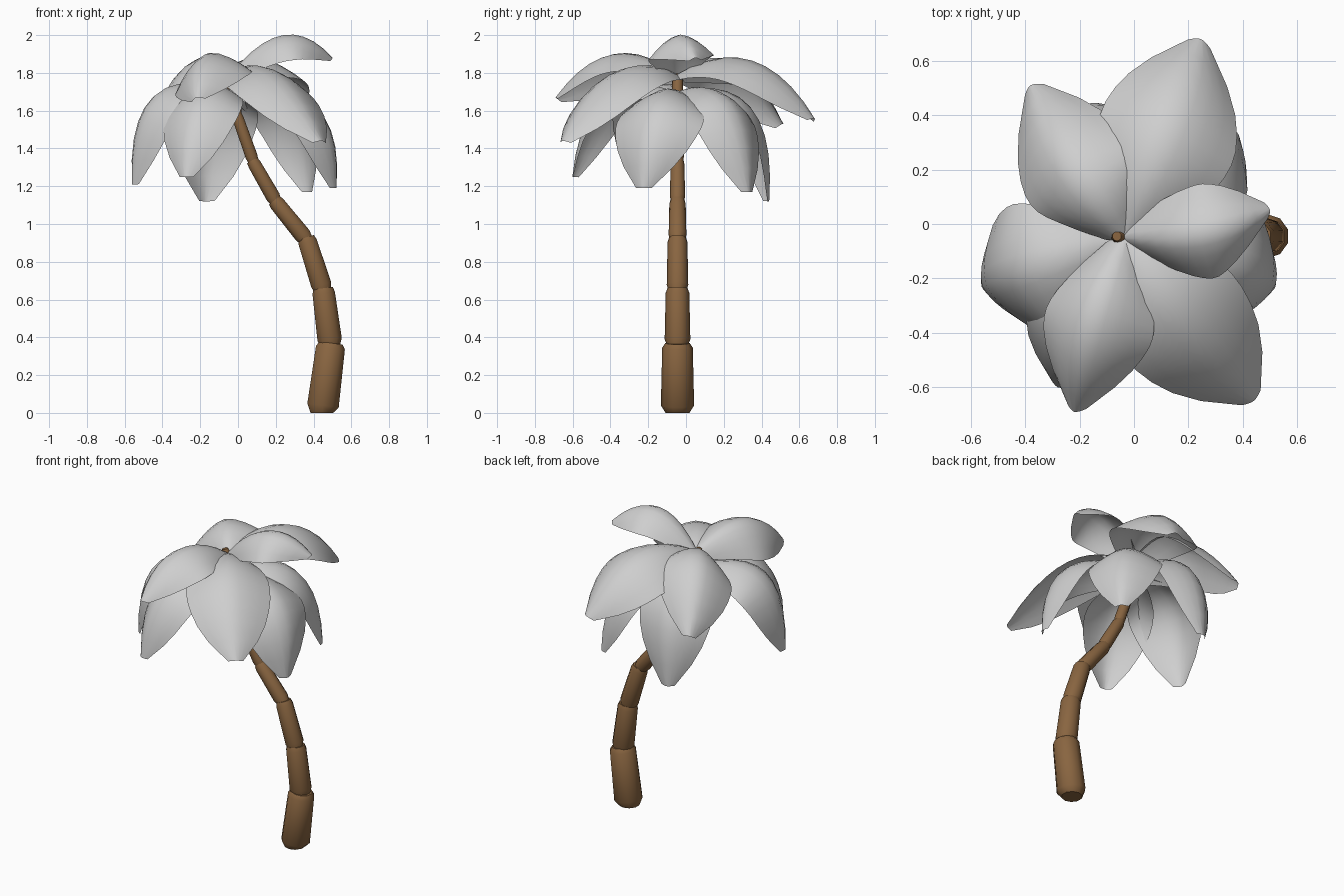
import bpy, bmesh, math
from mathutils import Vector, Quaternion

if "Cube" in bpy.data.objects:
    bpy.data.objects.remove(bpy.data.objects["Cube"])


def material(name, color):
    m = bpy.data.materials.new(name)
    m.use_nodes = True
    m.diffuse_color = (*color, 1)
    bsdf = m.node_tree.nodes["Principled BSDF"]
    bsdf.inputs["Base Color"].default_value = (*color, 1)
    bsdf.inputs["Roughness"].default_value = 0.8
    return m


def finish(name, bm, mat, angle):
    mesh = bpy.data.meshes.new(name)
    bm.to_mesh(mesh)
    bm.free()
    mesh.materials.append(mat)
    ob = bpy.data.objects.new(name, mesh)
    bpy.context.collection.objects.link(ob)
    bpy.ops.object.select_all(action="DESELECT")
    ob.select_set(True)
    bpy.context.view_layer.objects.active = ob
    bpy.ops.object.shade_smooth_by_angle(angle=math.radians(angle))


bark = material("brown bark", (0.25, 0.13, 0.052))
leaf_grey = material("pale grey leaf", (0.62, 0.62, 0.62))

# Trunk: stacked tapering segments, each sleeved into the one below
SIDES = 10
TRUNK_Y = -0.045
joints = [(0.445, 0.0), (0.49, 0.35), (0.453, 0.64), (0.367, 0.91),
          (0.205, 1.11), (0.085, 1.32), (0.0, 1.56), (-0.058, 1.79)]
radii = [0.088, 0.068, 0.057, 0.047, 0.040, 0.034, 0.030, 0.018]


def trunk_segment(index):
    a, b = [Vector((x, TRUNK_Y, z)) for x, z in joints[index:index + 2]]
    r = radii[index]
    axis = (b - a).normalized()
    side = Vector((0, 1, 0))
    front = side.cross(axis)
    length = (b - a).length
    # (distance along the axis, radius); ends are chamfered
    profile = [(-0.01, r * 0.72), (0.04, r), (length - 0.005, r * 0.92),
               (length + 0.02, radii[index + 1] * 0.95)]
    bm = bmesh.new()
    rings = []
    for d, rad in profile:
        ring = []
        for k in range(SIDES):
            ang = math.tau * k / SIDES
            p = a + axis * d + (side * math.cos(ang) + front * math.sin(ang)) * rad
            p.z = max(p.z, 0)
            ring.append(bm.verts.new(p))
        rings.append(ring)
    for lo, hi in zip(rings, rings[1:]):
        for k in range(SIDES):
            n = (k + 1) % SIDES
            bm.faces.new((lo[k], lo[n], hi[n], hi[k]))
    bm.faces.new(rings[0][::-1])
    bm.faces.new(rings[-1])
    bmesh.ops.recalc_face_normals(bm, faces=bm.faces)
    finish(f"trunk_segment_{index + 1}", bm, bark, 40)


for i in range(len(joints) - 1):
    trunk_segment(i)

# Leaf blades: arched strips swept along a curved midrib
WIDTHS = [0.3, 0.58, 0.77, 0.9, 0.97, 1.0, 0.99, 0.93, 0.81, 0.58, 0.18]
ACROSS = 8


def leaf(name, root, mid, tip, half_width, roll=0, arch=0.5):
    root, mid, tip = Vector(root), Vector(mid), Vector(tip)
    ctrl = mid * 2 - (root + tip) / 2
    flat = Vector((tip.x - root.x, tip.y - root.y, 0)).normalized()
    side = Quaternion(flat, math.radians(roll)) @ Vector((-flat.y, flat.x, 0))
    steps = len(WIDTHS) - 1
    bm = bmesh.new()
    rows = []
    for i, w in enumerate(WIDTHS):
        t = i / steps
        p = root * (1 - t) ** 2 + ctrl * 2 * t * (1 - t) + tip * t * t
        tangent = ((ctrl - root) * (1 - t) + (tip - ctrl) * t).normalized()
        normal = tangent.cross(side).normalized()
        row = []
        for j in range(ACROSS + 1):
            s = 2 * j / ACROSS - 1
            drop = arch * half_width * w * abs(s) ** 1.6
            row.append(bm.verts.new(p + side * s * half_width * w - normal * drop))
        rows.append(row)
    for lo, hi in zip(rows, rows[1:]):
        for j in range(ACROSS):
            bm.faces.new((lo[j], hi[j], hi[j + 1], lo[j + 1]))
    bm.normal_update()
    finish(name, bm, leaf_grey, 60)


# Upper crown
TOP = (-0.04, -0.05, 1.79)
leaf("upper_leaf_left", TOP, (0.24, -0.04, 2.0), (0.5, 0.05, 1.88), 0.175, 4, 0.7)
leaf("upper_leaf_back", TOP, (0.12, 0.35, 1.865), (0.245, 0.68, 1.56), 0.26, -5, 0.55)
leaf("upper_leaf_back_right", TOP, (-0.24, 0.21, 1.86), (-0.38, 0.51, 1.53), 0.23, -14, 0.6)
leaf("upper_leaf_front_right", TOP, (-0.17, -0.38, 1.9), (-0.22, -0.69, 1.67), 0.21, 14, 0.75)
leaf("upper_leaf_front_left", TOP, (0.19, -0.37, 1.8), (0.44, -0.65, 1.44), 0.25, 0, 0.42)

# Lower crown
LOW = (-0.04, -0.05, 1.7)
leaf("lower_leaf_right", LOW, (-0.44, -0.18, 1.68), (-0.56, -0.23, 1.21), 0.24)
leaf("lower_leaf_left", LOW, (0.4, -0.16, 1.63), (0.52, -0.23, 1.19), 0.24)
leaf("lower_leaf_back_left", LOW, (0.27, 0.23, 1.64), (0.38, 0.335, 1.17), 0.22)
leaf("lower_leaf_back", LOW, (-0.14, 0.34, 1.62), (-0.17, 0.44, 1.12), 0.23)
leaf("lower_leaf_front_right", LOW, (-0.21, -0.42, 1.67), (-0.28, -0.6, 1.25), 0.21)
